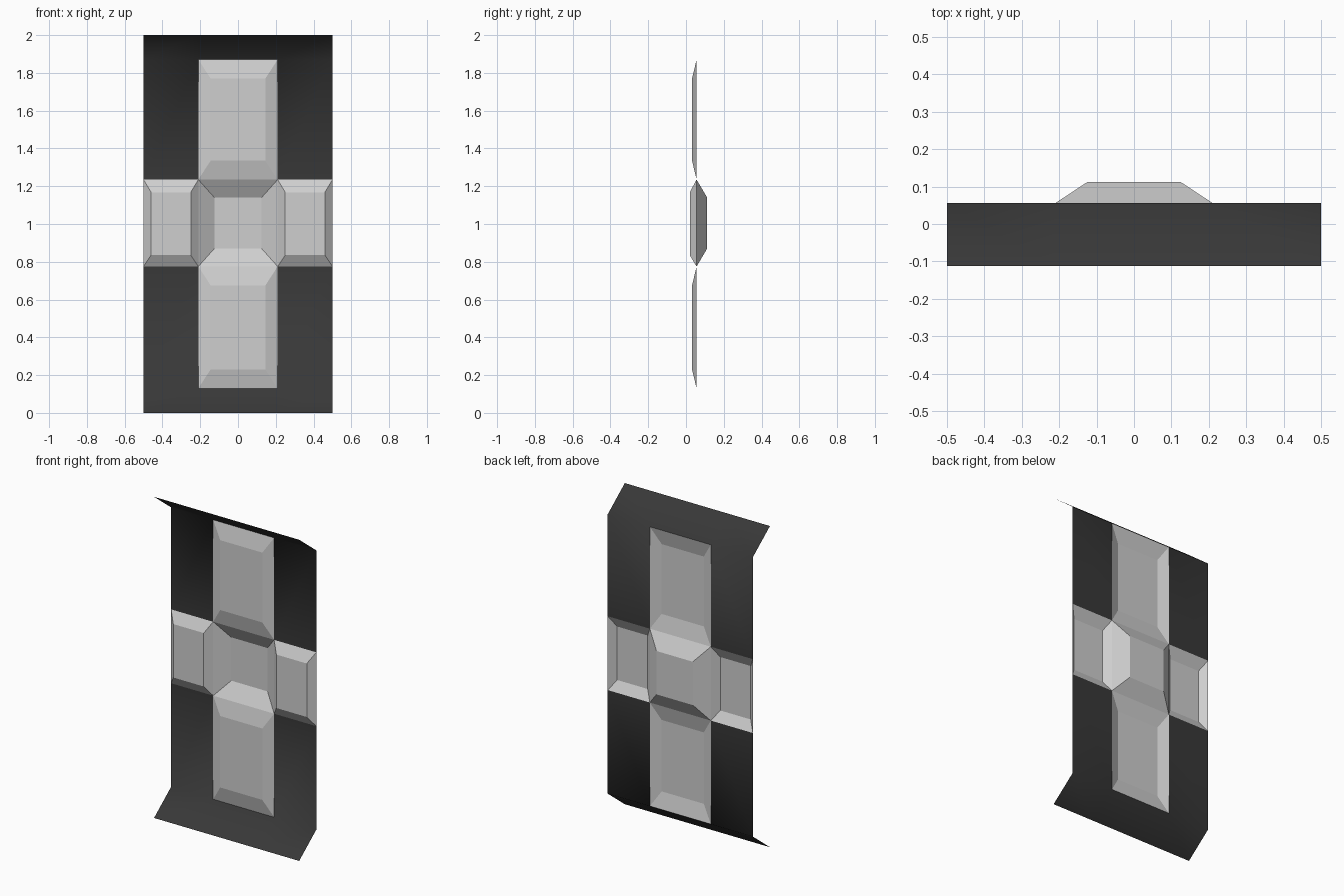
import bpy, bmesh

if "Cube" in bpy.data.objects:
    bpy.data.objects.remove(bpy.data.objects["Cube"])

def material(name, rgba):
    m = bpy.data.materials.new(name)
    m.diffuse_color = rgba
    m.use_nodes = True
    m.node_tree.nodes["Principled BSDF"].inputs["Base Color"].default_value = m.diffuse_color
    return m

DARK = material("dark frame", (0.04, 0.04, 0.04, 1.0))
GLASS = material("pale glass", (0.62, 0.62, 0.62, 0.8))

FACE_Y = 0.056                 # plane of the frame and of all panel rims
FOLD = 0.13                    # height of each bent flange


def finish(name, bm, mat, smooth=False):
    bmesh.ops.remove_doubles(bm, verts=bm.verts[:], dist=1e-5)
    for f in bm.faces:
        f.smooth = smooth
    me = bpy.data.meshes.new(name)
    bm.to_mesh(me)
    bm.free()
    me.materials.append(mat)
    ob = bpy.data.objects.new(name, me)
    bpy.context.collection.objects.link(ob)
    return ob


def rect(x0, x1, z0, z1, y):
    return [(x0, y, z0), (x1, y, z0), (x1, y, z1), (x0, y, z1)]


def bevelled_panel(name, outer, inner, inner_y):
    """Open tray: a rim on the frame plane sloping to a flat inner face."""
    bm = bmesh.new()
    a = [bm.verts.new(p) for p in rect(*outer, FACE_Y)]
    b = [bm.verts.new(p) for p in rect(*inner, inner_y)]
    bm.faces.new(b)
    for i in range(4):
        j = (i + 1) % 4
        bm.faces.new((a[i], a[j], b[j], b[i]))
    return finish(name, bm, GLASS)


# Dark folded sheet, leaving a cross-shaped opening
xs = [-0.5, -0.21, 0.21, 0.5]
profile = [(-0.112, 0), (FACE_Y, FOLD), (FACE_Y, 0.775),
           (FACE_Y, 1.235), (FACE_Y, 2 - FOLD), (-0.112, 2)]
bm = bmesh.new()
for r in range(5):
    for c in range(3):
        flange = r in (0, 4)
        corner = r in (1, 3) and c in (0, 2)
        if flange or corner:
            (y0, z0), (y1, z1) = profile[r], profile[r + 1]
            pts = [(xs[c], y0, z0), (xs[c + 1], y0, z0),
                   (xs[c + 1], y1, z1), (xs[c], y1, z1)]
            bm.faces.new([bm.verts.new(p) for p in pts])
finish("folded_frame", bm, DARK, smooth=True)

# Upper and lower panes, bulging forward
for name, z0, z1 in (("lower_pane", FOLD, 0.775), ("upper_pane", 1.235, 2 - FOLD)):
    bevelled_panel(name, (-0.21, 0.21, z0, z1),
                   (-0.145, 0.145, z0 + 0.1, z1 - 0.1), 0.032)

# Side panes, bulging forward
bevelled_panel("left_pane", (-0.5, -0.21, 0.775, 1.235), (-0.46, -0.25, 0.835, 1.168), 0.02)
bevelled_panel("right_pane", (0.21, 0.5, 0.775, 1.235), (0.25, 0.46, 0.835, 1.168), 0.02)

# Centre pane, bulging backward
bevelled_panel("centre_pane", (-0.21, 0.21, 0.775, 1.235), (-0.125, 0.125, 0.87, 1.14), 0.112)
